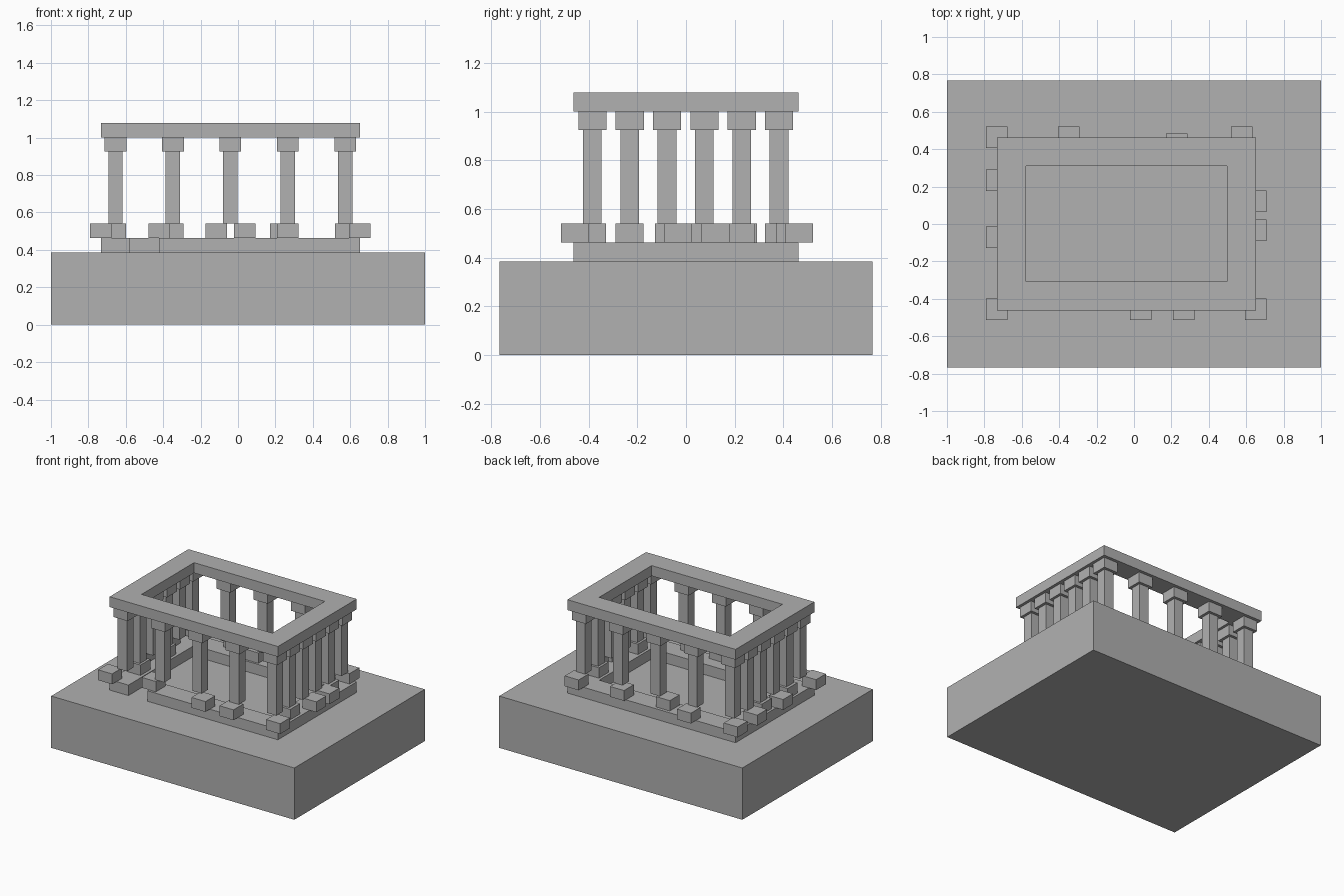
import bpy

if "Cube" in bpy.data.objects:
    bpy.data.objects.remove(bpy.data.objects["Cube"])

stone = bpy.data.materials.new("grey stone")
stone.diffuse_color = (0.44, 0.44, 0.44, 1)
stone.use_nodes = True
stone.node_tree.nodes["Principled BSDF"].inputs["Base Color"].default_value = stone.diffuse_color


def mesh_object(name, verts, faces):
    mesh = bpy.data.meshes.new(name)
    mesh.from_pydata(verts, [], faces)
    mesh.materials.append(stone)
    obj = bpy.data.objects.new(name, mesh)
    bpy.context.collection.objects.link(obj)
    return obj


def prism(name, outline, z0, z1):
    """Upright prism over a counter-clockwise outline."""
    n = len(outline)
    verts = [(x, y, z0) for x, y in outline] + [(x, y, z1) for x, y in outline]
    faces = [tuple(reversed(range(n))), tuple(range(n, 2 * n))]
    faces += [(i, (i + 1) % n, (i + 1) % n + n, i + n) for i in range(n)]
    return mesh_object(name, verts, faces)


def box(name, x0, x1, y0, y1, z0, z1):
    return prism(name, [(x0, y0), (x1, y0), (x1, y1), (x0, y1)], z0, z1)


def block(name, x, y, size, z0, z1):
    h = size / 2
    return box(name, x - h, x + h, y - h, y + h, z0, z1)


# Outer and inner edges shared by the step and the top beam
X0, X1, Y0, Y1 = -0.732, 0.652, -0.462, 0.463
W = 0.154
IX0, IX1, IY0, IY1 = X0 + W, X1 - W, Y0 + W, Y1 - W

# Foundation
box("foundation", -1, 1, -0.766, 0.766, 0, 0.385)

# Broken step: a ring with a gap near the front left corner
GAP = -0.422
prism("step", [(X0, Y0), (IX0, Y0), (IX0, IY1), (IX1, IY1), (IX1, IY0),
               (GAP, IY0), (GAP, Y0), (X1, Y0), (X1, Y1), (X0, Y1)], 0.385, 0.463)

# Top beam: a closed rectangular ring
outer = [(X0, Y0), (X1, Y0), (X1, Y1), (X0, Y1)]
inner = [(IX0, IY0), (IX1, IY0), (IX1, IY1), (IX0, IY1)]
verts = [(x, y, z) for z in (1.002, 1.079) for x, y in outer + inner]
faces = []
for i in range(4):
    j = (i + 1) % 4
    faces += [(i, j, j + 8, i + 8), (j + 4, i + 4, i + 12, j + 12),
              (i + 8, j + 8, j + 12, i + 12), (j, i, i + 4, j + 4)]
mesh_object("top_beam", verts, faces)

# Columns and capitals around the edge
xs = [-0.655 + 0.307 * i for i in range(5)]
ys = [-0.385 + 0.1535 * i for i in range(6)]
for i, x in enumerate(xs):
    for j, y in enumerate(ys):
        if i in (0, 4) or j in (0, 5):
            block(f"column_{i}_{j}", x, y, 0.077, 0.54, 0.926)
            block(f"capital_{i}_{j}", x, y, 0.116, 0.926, 1.002)

# Column bases, shifted out of place
bases = [
    (-0.733, -0.457), (-0.422, -0.387), (0.035, -0.457), (0.266, -0.457), (0.65, -0.457),
    (-0.733, 0.464), (-0.348, 0.464), (-0.117, 0.382), (0.228, 0.427), (0.575, 0.464),
    (-0.657, -0.232), (-0.733, -0.07), (-0.657, 0.073), (-0.733, 0.234),
    (0.575, -0.232), (0.65, -0.033), (0.65, 0.122), (0.575, 0.227),
]
for k, (x, y) in enumerate(bases):
    block(f"column_base_{k}", x, y, 0.115, 0.463, 0.54)
